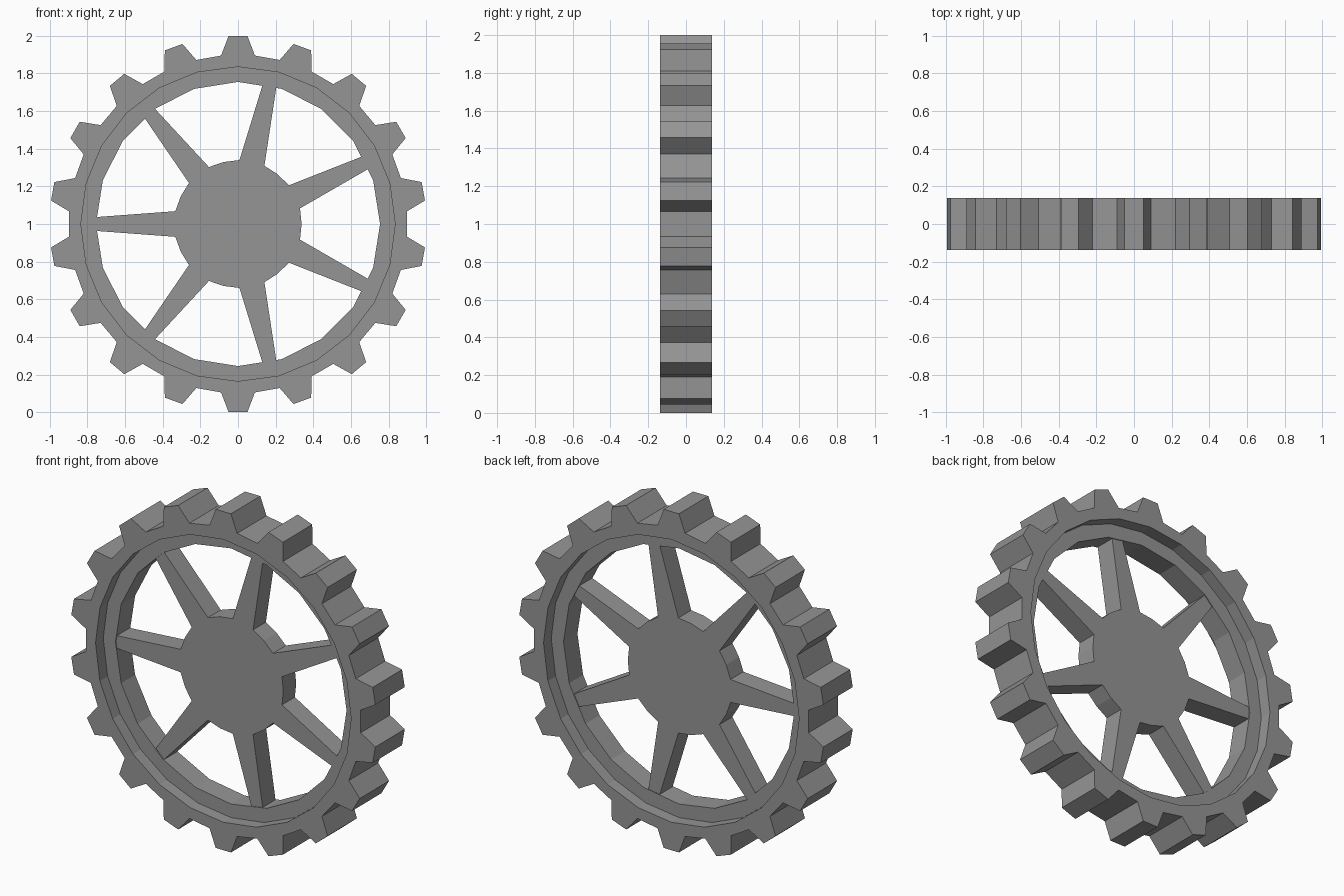
import bpy
import bmesh
from math import sin, cos, pi, radians, hypot, atan2
from mathutils import Matrix

cube = bpy.data.objects.get("Cube")
if cube:
    bpy.data.objects.remove(cube, do_unlink=True)

GREY = (0.3, 0.3, 0.3, 1.0)
metal = bpy.data.materials.new("grey metal")
metal.use_nodes = True
metal.diffuse_color = GREY
metal.node_tree.nodes["Principled BSDF"].inputs["Base Color"].default_value = GREY


def polygon(sides, radius):
    """Regular polygon with a corner at the top."""
    return [(radius * sin(2 * pi * i / sides), radius * cos(2 * pi * i / sides))
            for i in range(sides)]


def repeat(points, count, start):
    """Repeat a run of (along, across) points around the axle."""
    outline = []
    for i in range(count):
        turn = start + 2 * pi * i / count
        for along, across in points:
            r, a = hypot(along, across), atan2(across, along) + turn
            outline.append((r * cos(a), r * sin(a)))
    return outline


def plate(name, outlines, half_depth):
    """Extrude flat outlines (inner ones become holes) into an upright plate."""
    curve = bpy.data.curves.new(name + " outline", 'CURVE')
    curve.dimensions = '2D'
    curve.fill_mode = 'BOTH'
    curve.extrude = half_depth
    for outline in outlines:
        spline = curve.splines.new('POLY')
        spline.points.add(len(outline) - 1)
        for point, (x, y) in zip(spline.points, outline):
            point.co = (x, y, 0, 1)
        spline.use_cyclic_u = True
    helper = bpy.data.objects.new(name + " helper", curve)
    bpy.context.collection.objects.link(helper)
    depsgraph = bpy.context.evaluated_depsgraph_get()
    mesh = bpy.data.meshes.new_from_object(helper.evaluated_get(depsgraph))
    bpy.data.objects.remove(helper, do_unlink=True)
    bpy.data.curves.remove(curve)

    # Weld, stand upright and keep the faces flat
    bm = bmesh.new()
    bm.from_mesh(mesh)
    bmesh.ops.remove_doubles(bm, verts=bm.verts, dist=0.0001)
    bmesh.ops.transform(bm, verts=bm.verts, matrix=Matrix.Translation((0, 0, 1))
                        @ Matrix.Rotation(pi / 2, 4, 'X'))
    bmesh.ops.recalc_face_normals(bm, faces=bm.faces)
    for face in bm.faces:
        face.smooth = False
        face.material_index = 0
    bm.to_mesh(mesh)
    bm.free()
    mesh.materials.clear()
    mesh.materials.append(metal)
    mesh.name = name
    obj = bpy.data.objects.new(name, mesh)
    bpy.context.collection.objects.link(obj)
    return obj


# Toothed outer rim
tooth = [(0.895, -0.09), (1.0, -0.05), (1.0, 0.05), (0.895, 0.09)]
plate("toothed_rim", [repeat(tooth, 18, pi / 2), polygon(24, 0.835)], 0.137)

# Recessed ring inside the rim
plate("inner_ring", [polygon(24, 0.84), polygon(20, 0.755)], 0.065)

# Hub with seven tapered spokes, tips buried in the ring
half_gap = pi / 7
spoke = [(0.333, -0.068), (0.765, -0.036), (0.765, 0.036), (0.333, 0.068),
         (0.338 * cos(half_gap), 0.338 * sin(half_gap))]
plate("hub_and_spokes", [repeat(spoke, 7, pi)], 0.06)
